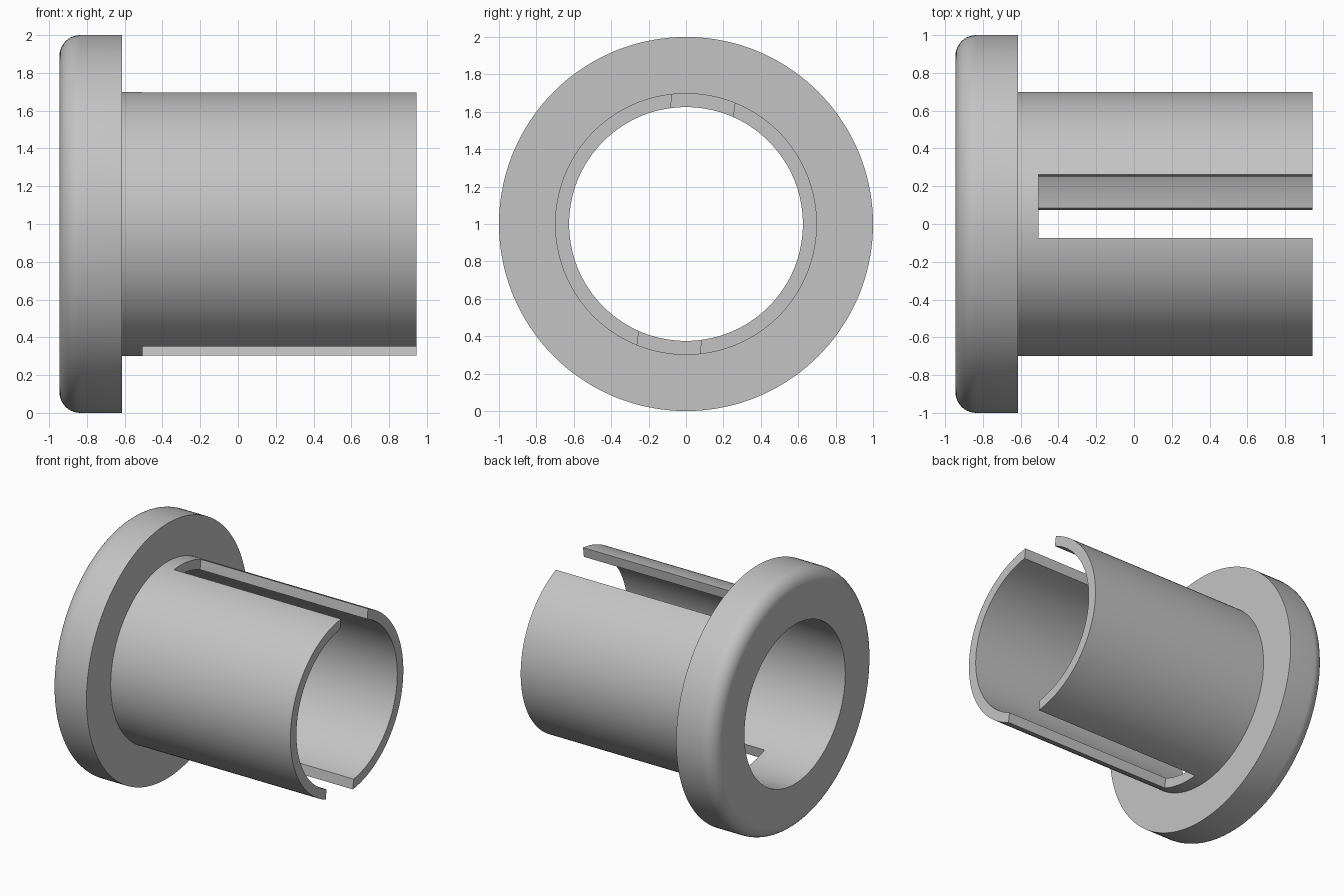
import bpy, bmesh, math
from mathutils import Matrix, Vector

cube = bpy.data.objects.get("Cube")
if cube:
    bpy.data.objects.remove(cube, do_unlink=True)

BORE, TUBE, FLANGE, FILLET = 0.625, 0.70, 1.0, 0.11
LEFT, SHOULDER, SLOT_START, RIGHT = -0.945, -0.615, -0.505, 0.945
CENTRE = Vector((0, 0, 1))


def make_object(name, bm):
    bmesh.ops.recalc_face_normals(bm, faces=bm.faces)
    mesh = bpy.data.meshes.new(name)
    bm.to_mesh(mesh)
    bm.free()
    obj = bpy.data.objects.new(name, mesh)
    bpy.context.collection.objects.link(obj)
    return obj


# Plain grey material
grey = bpy.data.materials.new("plain_grey")
grey.use_nodes = True
colour = (0.55, 0.55, 0.55, 1)
grey.diffuse_color = colour
grey.node_tree.nodes["Principled BSDF"].inputs["Base Color"].default_value = colour

# Flanged sleeve: (x, radius) profile with a rounded outer rim, turned about x
profile = [(RIGHT, BORE), (RIGHT, TUBE), (SHOULDER, TUBE), (SHOULDER, FLANGE)]
for i in range(11):
    a = math.radians(90 + 9 * i)
    profile.append((LEFT + FILLET + FILLET * math.cos(a),
                    FLANGE - FILLET + FILLET * math.sin(a)))
profile.append((LEFT, BORE))

bm = bmesh.new()
verts = [bm.verts.new((x, 0, 1 + r)) for x, r in profile]
edges = [bm.edges.new((verts[i], verts[(i + 1) % len(verts)]))
         for i in range(len(verts))]
bmesh.ops.spin(bm, geom=verts + edges, cent=CENTRE, axis=(1, 0, 0),
               angle=math.tau, steps=144, use_merge=True)
bmesh.ops.remove_doubles(bm, verts=bm.verts, dist=1e-5)
sleeve = make_object("flanged_sleeve", bm)
sleeve.data.materials.append(grey)

# One tilted block cuts both opposite slots, open at the free end
bm = bmesh.new()
bmesh.ops.create_cube(bm, size=1)
length = 2
bm.transform(Matrix.Translation(CENTRE + Vector((SLOT_START + length / 2, 0, 0)))
             @ Matrix.Rotation(math.radians(-8), 4, "X")
             @ Matrix.Diagonal((length, 0.338, 2, 1)))
cutter = make_object("slot_cutter", bm)
cutter.data.materials.append(grey)
cutter.hide_render = True
cutter.hide_viewport = True

slots = sleeve.modifiers.new("slots", "BOOLEAN")
slots.operation = "DIFFERENCE"
slots.solver = "EXACT"
slots.object = cutter

# Apply the cut, then shade smooth with crisp edges
bpy.ops.object.select_all(action="DESELECT")
sleeve.select_set(True)
bpy.context.view_layer.objects.active = sleeve
bpy.ops.object.modifier_apply(modifier=slots.name)
bpy.data.objects.remove(cutter, do_unlink=True)
bpy.ops.object.shade_smooth_by_angle(angle=math.radians(30))
